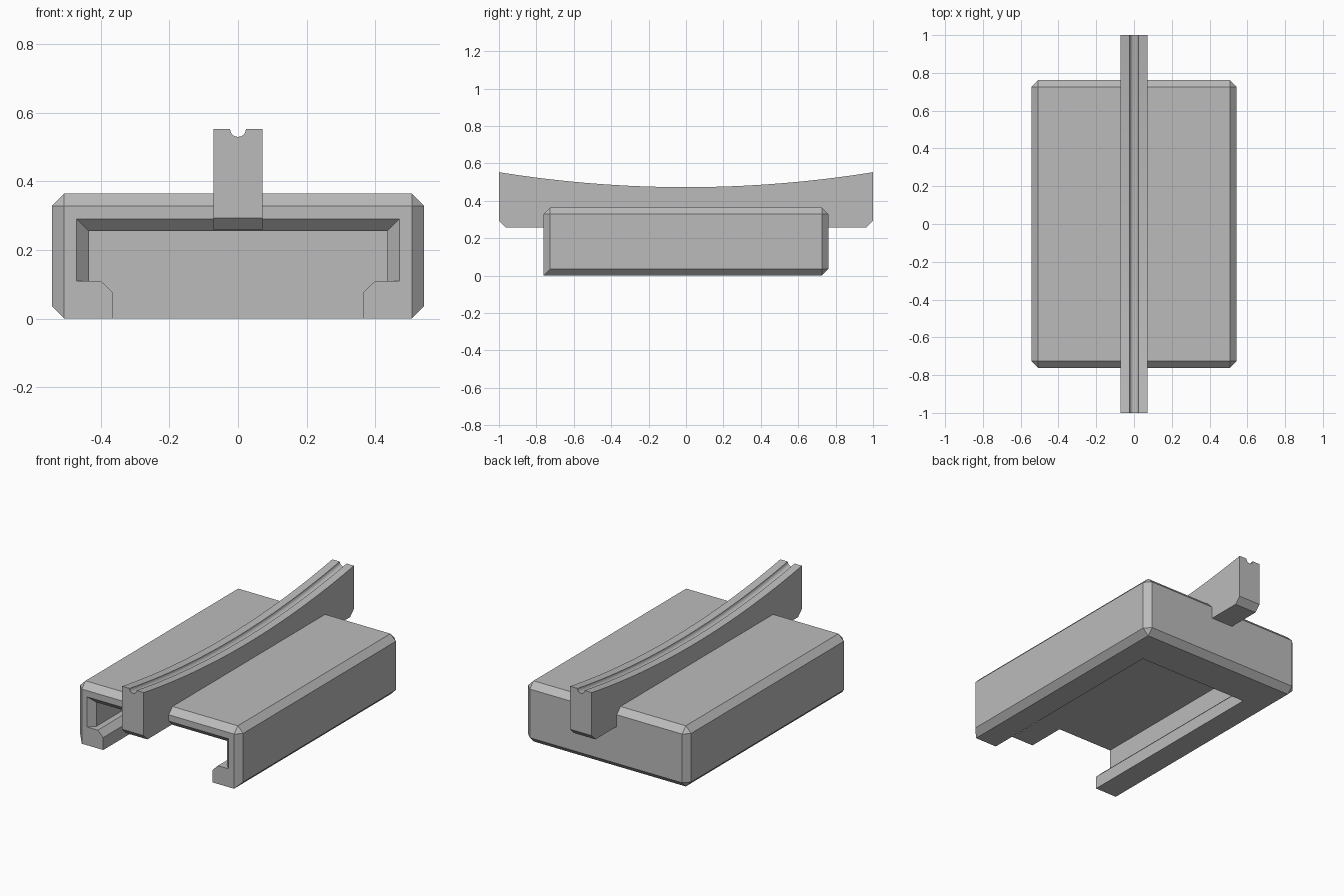
import bpy, bmesh, math

if "Cube" in bpy.data.objects:
    bpy.data.objects.remove(bpy.data.objects["Cube"])

grey = bpy.data.materials.new("plain_grey")
grey.use_nodes = True
colour = (0.5, 0.5, 0.5, 1)
grey.diffuse_color = colour
grey.node_tree.nodes["Principled BSDF"].inputs["Base Color"].default_value = colour

CH = 0.036                      # common chamfer size
HX, HY, HZ = 0.543, 0.762, 0.365  # body half width, half length, height


def make_object(name, bm):
    bmesh.ops.recalc_face_normals(bm, faces=bm.faces)
    mesh = bpy.data.meshes.new(name)
    bm.to_mesh(mesh)
    bm.free()
    mesh.materials.append(grey)
    obj = bpy.data.objects.new(name, mesh)
    bpy.context.collection.objects.link(obj)
    return obj


def loft(name, sections):
    """Skin closed (x, z) outlines placed along y and cap both ends."""
    bm = bmesh.new()
    rings = [[bm.verts.new((x, y, z)) for x, z in outline] for y, outline in sections]
    for a, b in zip(rings, rings[1:]):
        for i in range(len(a)):
            j = (i + 1) % len(a)
            bm.faces.new((a[i], a[j], b[j], b[i]))
    bm.faces.new(rings[0])
    bm.faces.new(rings[-1])
    return make_object(name, bm)


def mirrored(half):
    return half + [(-x, z) for x, z in reversed(half)]


# Body: a box chamfered on every edge but the lower front one
bm = bmesh.new()
bmesh.ops.create_cube(bm, size=1)
for v in bm.verts:
    v.co = (v.co.x * 2 * HX, v.co.y * 2 * HY, (v.co.z + 0.5) * HZ)
edges = [e for e in bm.edges
         if not all(v.co.y < 0 and v.co.z < 0.01 for v in e.verts)]
bmesh.ops.bevel(bm, geom=edges, offset=CH, segments=1, affect='EDGES', profile=0.5)
body = make_object("slider_body", bm)


# Slot: undercut channel open below, flared at the front mouth
def slot_outline(flare):
    w, h = 0.435 + flare, 0.255 + flare
    return mirrored([(0.364, -0.1), (0.364, 0.075), (0.4, 0.11), (w, 0.11), (w, h)])


mouth = -HY + CH
cutter = loft("slot_cutter", [(mouth - 2 * CH, slot_outline(2 * CH)),
                              (mouth, slot_outline(0)),
                              (0.51, slot_outline(0))])
cutter.hide_render = True
cutter.hide_set(True)
cut = body.modifiers.new("slot", 'BOOLEAN')
cut.operation = 'DIFFERENCE'
cut.solver = 'EXACT'
cut.object = cutter
bpy.context.view_layer.objects.active = body
bpy.ops.object.modifier_apply(modifier=cut.name)
bpy.data.objects.remove(cutter)

# Rail: dished top with a round groove, chamfered under both ends
RADIUS, LOW, GROOVE, WIDE = 6.29, 0.473, 0.023, 0.072


def rail_outline(y):
    top = LOW + RADIUS - math.sqrt(RADIUS ** 2 - y ** 2)
    bottom = 0.258 + max(0, abs(y) - (1 - CH))
    angles = [math.pi * (1 + i / 10) for i in range(11)]
    groove = [(GROOVE * math.cos(a), top + GROOVE * math.sin(a)) for a in angles]
    return [(-WIDE, bottom), (-WIDE, top)] + groove + [(WIDE, top), (WIDE, bottom)]


steps = sorted([i / 16 for i in range(-16, 17)] + [CH - 1, 1 - CH])
rail = loft("curved_rail", [(y, rail_outline(y)) for y in steps])

bpy.ops.object.select_all(action='DESELECT')
rail.select_set(True)
bpy.context.view_layer.objects.active = rail
bpy.ops.object.shade_smooth_by_angle(angle=math.radians(30))
